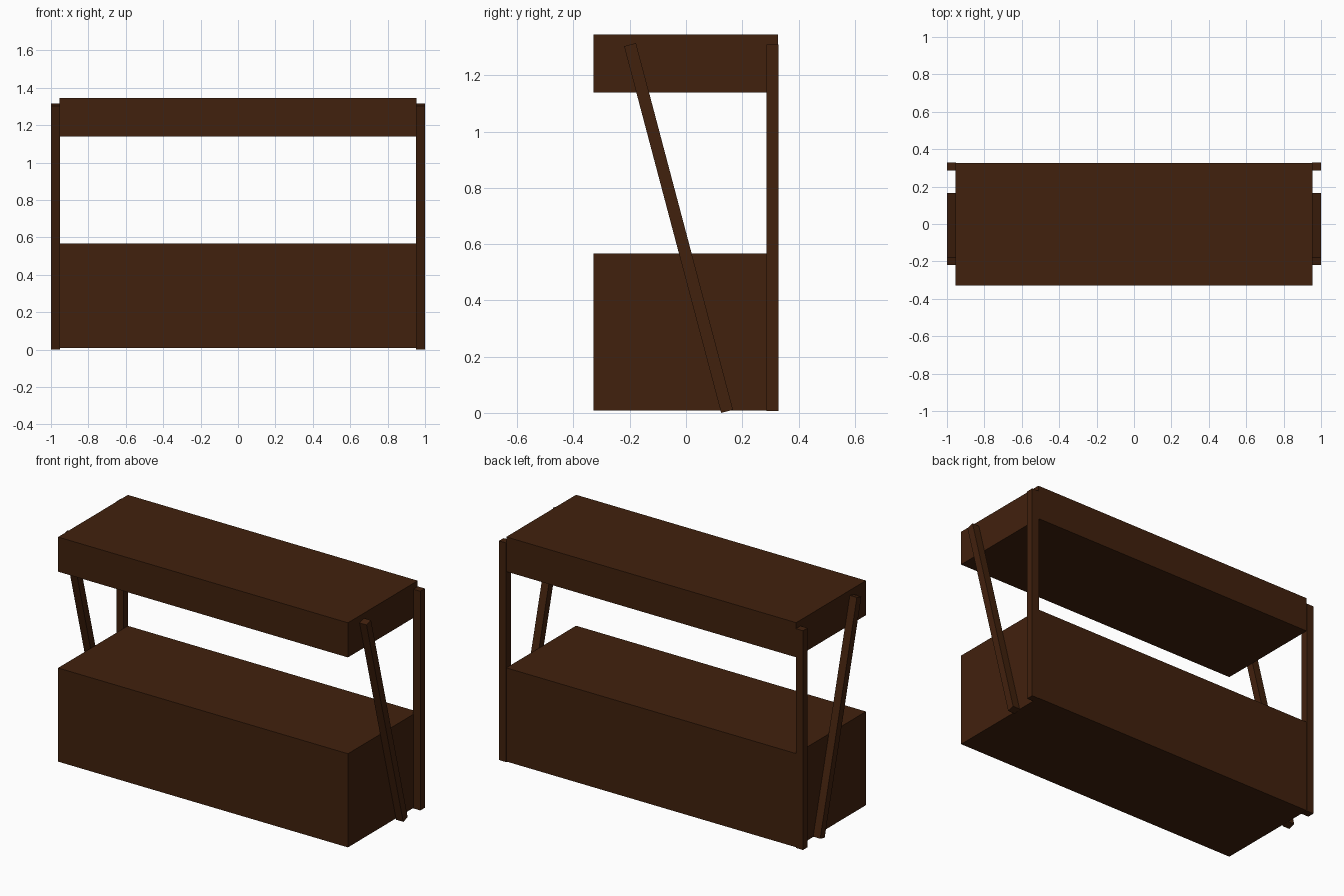
import bpy
from mathutils import Matrix, Vector
import math

if "Cube" in bpy.data.objects:
    bpy.data.objects.remove(bpy.data.objects["Cube"])

wood = bpy.data.materials.new("dark brown wood")
wood.diffuse_color = (0.053, 0.0150, 0.0040, 1)
wood.use_nodes = True
wood.node_tree.nodes["Principled BSDF"].inputs["Base Color"].default_value = wood.diffuse_color


def box(name, lo, hi, tilt=0.0):
    """Box between two corners, optionally tilted about its centre around x."""
    lo, hi = Vector(lo), Vector(hi)
    size, centre = hi - lo, (lo + hi) / 2
    bpy.ops.mesh.primitive_cube_add(size=1)
    ob = bpy.context.object
    ob.name = name
    ob.data.transform(Matrix.Translation(centre) @ Matrix.Rotation(tilt, 4, 'X')
                      @ Matrix.Diagonal((*size, 1)))
    ob.data.materials.append(wood)
    return ob


# Counter and canopy
box("counter", (-0.954, -0.329, 0.009), (0.954, 0.327, 0.566))
box("canopy", (-0.954, -0.329, 1.139), (0.954, 0.327, 1.345))

# Brace axis from the rear foot to the front of the canopy
foot, head = Vector((0, 0.146, 0.0055)), Vector((0, -0.199, 1.309))
axis = head - foot
mid = (foot + head) / 2
half, w = axis.length / 2, 0.0218
tilt = math.atan2(-axis.y, axis.z)

for side, label in ((-1, "left"), (1, "right")):
    x0, x1 = sorted((side * 0.953, side * 1.0))
    # Upright rear post
    box(label + "_rear_post", (x0, 0.286, 0.006), (x1, 0.329, 1.310))
    # Slanted brace
    box(label + "_slanted_brace", (x0, mid.y - w, mid.z - half),
        (x1, mid.y + w, mid.z + half), tilt)
